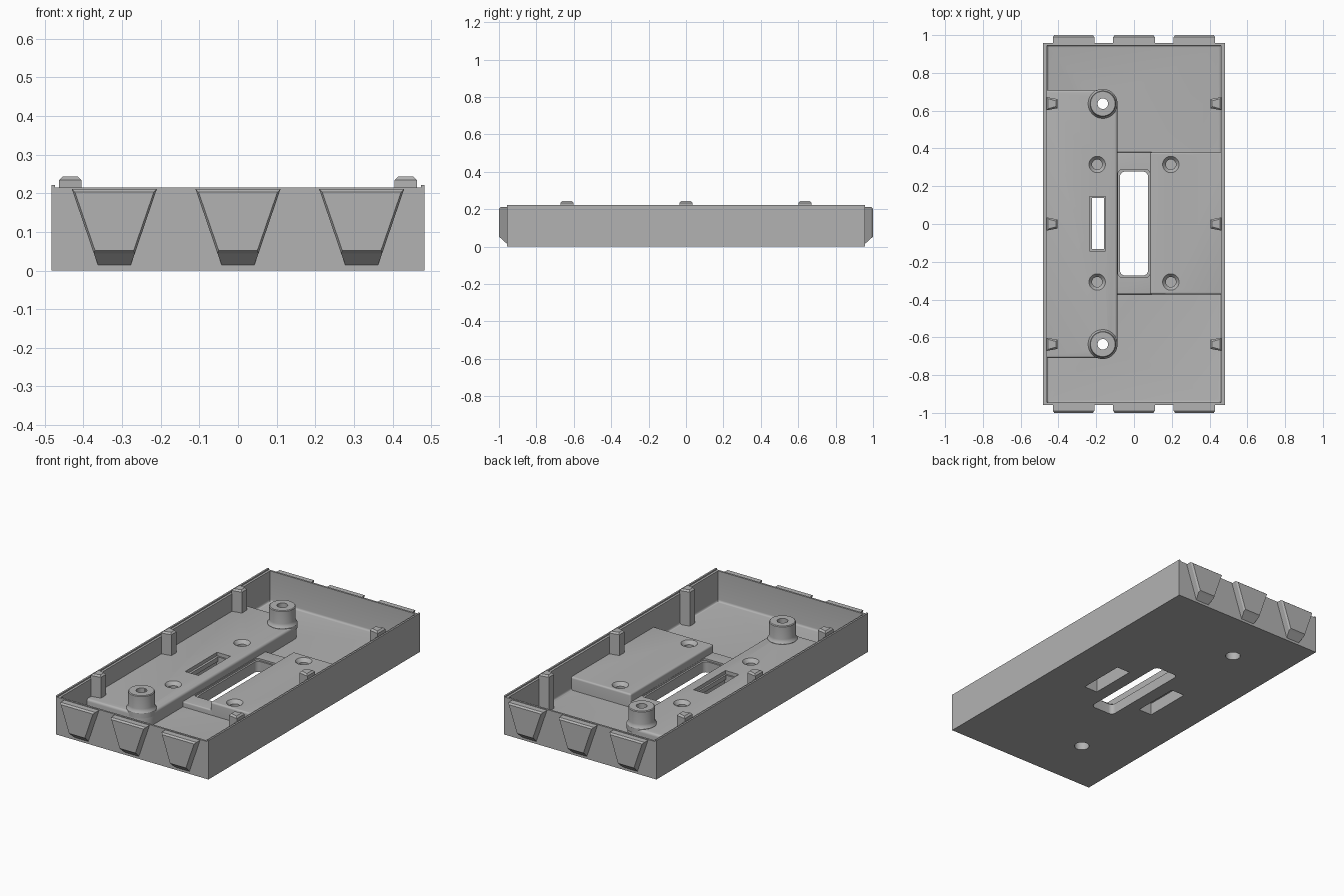
import bpy, bmesh
from mathutils import Matrix

if "Cube" in bpy.data.objects:
    bpy.data.objects.remove(bpy.data.objects["Cube"])

GREY = (0.45, 0.45, 0.45, 1)
grey = bpy.data.materials.new("plain grey")
grey.use_nodes = True
grey.diffuse_color = GREY
grey.node_tree.nodes["Principled BSDF"].inputs["Base Color"].default_value = GREY


def finish(name, bm):
    bmesh.ops.recalc_face_normals(bm, faces=bm.faces[:])
    mesh = bpy.data.meshes.new(name)
    bm.to_mesh(mesh)
    bm.free()
    mesh.materials.append(grey)
    obj = bpy.data.objects.new(name, mesh)
    bpy.context.collection.objects.link(obj)
    return obj


def bevel(bm, edges, width, segments=4):
    bmesh.ops.bevel(bm, geom=edges, offset=width, segments=segments, profile=0.5,
                    affect='EDGES', clamp_overlap=True)


def block(name, x, y, z, corner=0, soft=0, soft_z=None, corner_side=None):
    """Box from ranges, with optional rounded upright corners and a softened rim."""
    bm = bmesh.new()
    bmesh.ops.create_cube(bm, size=1)
    for v in bm.verts:
        v.co = [r[0] if c < 0 else r[1] for r, c in zip((x, y, z), v.co)]
    if corner:
        upright = [e for e in bm.edges if abs(e.verts[0].co.z - e.verts[1].co.z) > 1e-5
                   and (corner_side is None or abs(e.verts[0].co.x - corner_side) < 1e-5)]
        bevel(bm, upright, corner, 8)
    if soft:
        level = z[1] if soft_z is None else soft_z
        bevel(bm, [e for e in bm.edges
                   if all(abs(v.co.z - level) < 1e-5 for v in e.verts)], soft)
    return finish(name, bm)


def cone(name, x, y, z, r0, r1):
    bm = bmesh.new()
    bmesh.ops.create_cone(bm, cap_ends=True, segments=40, radius1=r0, radius2=r1,
                          depth=z[1] - z[0],
                          matrix=Matrix.Translation((x, y, (z[0] + z[1]) / 2)))
    return finish(name, bm)


def loft(name, rings):
    bm = bmesh.new()
    loops = [[bm.verts.new(p) for p in ring] for ring in rings]
    for a, b in zip(loops, loops[1:]):
        for i in range(len(a)):
            j = (i + 1) % len(a)
            bm.faces.new((a[i], a[j], b[j], b[i]))
    bm.faces.new(loops[0])
    bm.faces.new(loops[-1])
    return finish(name, bm)


def cut(obj, cutters):
    bpy.context.view_layer.objects.active = obj
    for c in cutters:
        mod = obj.modifiers.new("cut", 'BOOLEAN')
        mod.operation, mod.solver, mod.object = 'DIFFERENCE', 'EXACT', c
        bpy.ops.object.modifier_apply(modifier=mod.name)


FLOOR, DECK, RIM = 0.04, 0.115, 0.215
BOSS_X, BOSS_Y = -0.165, 0.637

# Tray shell: hollow, with a thin raised lip on the long sides
tray = block("tray", (-0.483, 0.483), (-0.957, 0.957), (0, 0.222))
cavity = block("cavity_cutter", (-0.46, 0.46), (-0.946, 0.946), (FLOOR, 0.4),
               soft=0.012, soft_z=FLOOR)
lip = block("lip_cutter", (-0.473, 0.473), (-1.1, 1.1), (RIM, 0.5))
cut(tray, [cavity, lip])

# Raised decks and the low plate around the central opening
left_deck = block("long_deck", (-0.478, -0.088), (-0.71, 0.71), (0.02, DECK),
                  corner=0.078, soft=0.014, corner_side=-0.088)
right_deck = block("short_deck", (0.085, 0.478), (-0.372, 0.38), (0.02, DECK),
                   corner=0.01, soft=0.012, corner_side=0.085)
middle = block("middle_plate", (-0.11, 0.11), (-0.372, 0.38), (0.02, 0.07), soft=0.008)

# Bosses with a flared foot
bosses = []
for s, side in ((-1, "front"), (1, "back")):
    bm = bmesh.new()
    profile = [(0.078, 0.09), (0.078, DECK + 0.004), (0.071, DECK + 0.014),
               (0.069, DECK + 0.025), (0.069, RIM - 0.004), (0.065, RIM)]
    verts = [bm.verts.new((r, 0, z)) for r, z in [(0, 0.09)] + profile + [(0, RIM)]]
    edges = [bm.edges.new(p) for p in zip(verts, verts[1:])]
    bmesh.ops.spin(bm, geom=verts + edges, cent=(0, 0, 0), axis=(0, 0, 1),
                   angle=6.2831853, steps=40)
    bmesh.ops.remove_doubles(bm, verts=bm.verts[:], dist=1e-5)
    bmesh.ops.translate(bm, verts=bm.verts[:], vec=(BOSS_X, s * BOSS_Y, 0))
    bosses.append(finish(side + "_boss", bm))

# Openings: central slot, left window, blind pocket under the right deck
slot = block("slot_cutter", (-0.074, 0.074), (-0.272, 0.277), (-0.1, 0.4), corner=0.025)
slot_rim = block("slot_rim_cutter", (-0.084, 0.084), (-0.282, 0.287), (0.06, 0.4), corner=0.02)
window = block("window_cutter", (-0.222, -0.16), (-0.132, 0.137), (-0.1, 0.4))
window_rim = block("window_rim_cutter", (-0.235, -0.15), (-0.142, 0.146), (0.095, 0.4))
window_foot = block("window_foot_cutter", (-0.235, -0.15), (-0.135, 0.14), (-0.1, 0.07))
pocket = block("pocket_cutter", (0.15, 0.235), (-0.135, 0.14), (-0.1, 0.085))
cutters = [slot, window, window_foot, pocket]
bores = []
for s in (-1, 1):
    bores.append(cone("bore_cutter", BOSS_X, s * BOSS_Y, (-0.1, 0.4), 0.028, 0.028))
    bores.append(cone("counterbore_cutter", BOSS_X, s * BOSS_Y, (-0.1, 0.06), 0.04, 0.04))
screws = []
for x in (-0.195, 0.195):
    for y in (-0.307, 0.315):
        screws.append(cone("sink_cutter", x, y, (DECK - 0.02, DECK + 0.003), 0.027, 0.046))
        screws.append(cone("screw_cutter", x, y, (0.06, 0.14), 0.027, 0.027))

cut(tray, cutters + bores)
cut(left_deck, [window, window_rim, window_foot] + bores + screws[:4])
cut(right_deck, [pocket] + screws[4:])
cut(middle, [slot, slot_rim])
for boss in bosses:
    cut(boss, bores)
for c in [cavity, lip, slot_rim, window_rim] + cutters + bores + screws:
    bpy.data.objects.remove(c)

# Dovetail posts along both long walls
for sx, side in ((-1, "right"), (1, "left")):
    for n, y in enumerate((-0.637, 0, 0.637)):
        def ring(z, inset):
            inner, outer = 0.405 + inset, 0.463 - inset
            return [(sx * inner, y - 0.024 + inset, z), (sx * outer, y - 0.035 + inset, z),
                    (sx * outer, y + 0.035 - inset, z), (sx * inner, y + 0.024 - inset, z)]
        loft(f"{side}_post_{n + 1}", [ring(0.03, 0), ring(0.234, 0), ring(0.243, 0.009)])

# Tapered teeth on both ends, chamfered underneath
for sy, side in ((-1, "front"), (1, "back")):
    for n, x in enumerate((-0.32, 0, 0.32)):
        def tooth_ring(y, top, ztop, low, zlow):
            return [(x - top, sy * y, ztop), (x + top, sy * y, ztop),
                    (x + low, sy * y, zlow), (x - low, sy * y, zlow)]
        loft(f"{side}_tooth_{n + 1}", [tooth_ring(0.95, 0.11, 0.211, 0.04, 0.008),
                                       tooth_ring(0.99, 0.11, 0.211, 0.053, 0.044),
                                       tooth_ring(1.0, 0.102, 0.203, 0.05, 0.052)])

# Smooth the rounded parts while keeping hard edges
bpy.ops.object.select_all(action='DESELECT')
for obj in [tray, left_deck, right_deck, middle] + bosses:
    obj.select_set(True)
bpy.context.view_layer.objects.active = tray
bpy.ops.object.shade_smooth_by_angle(angle=0.55)
